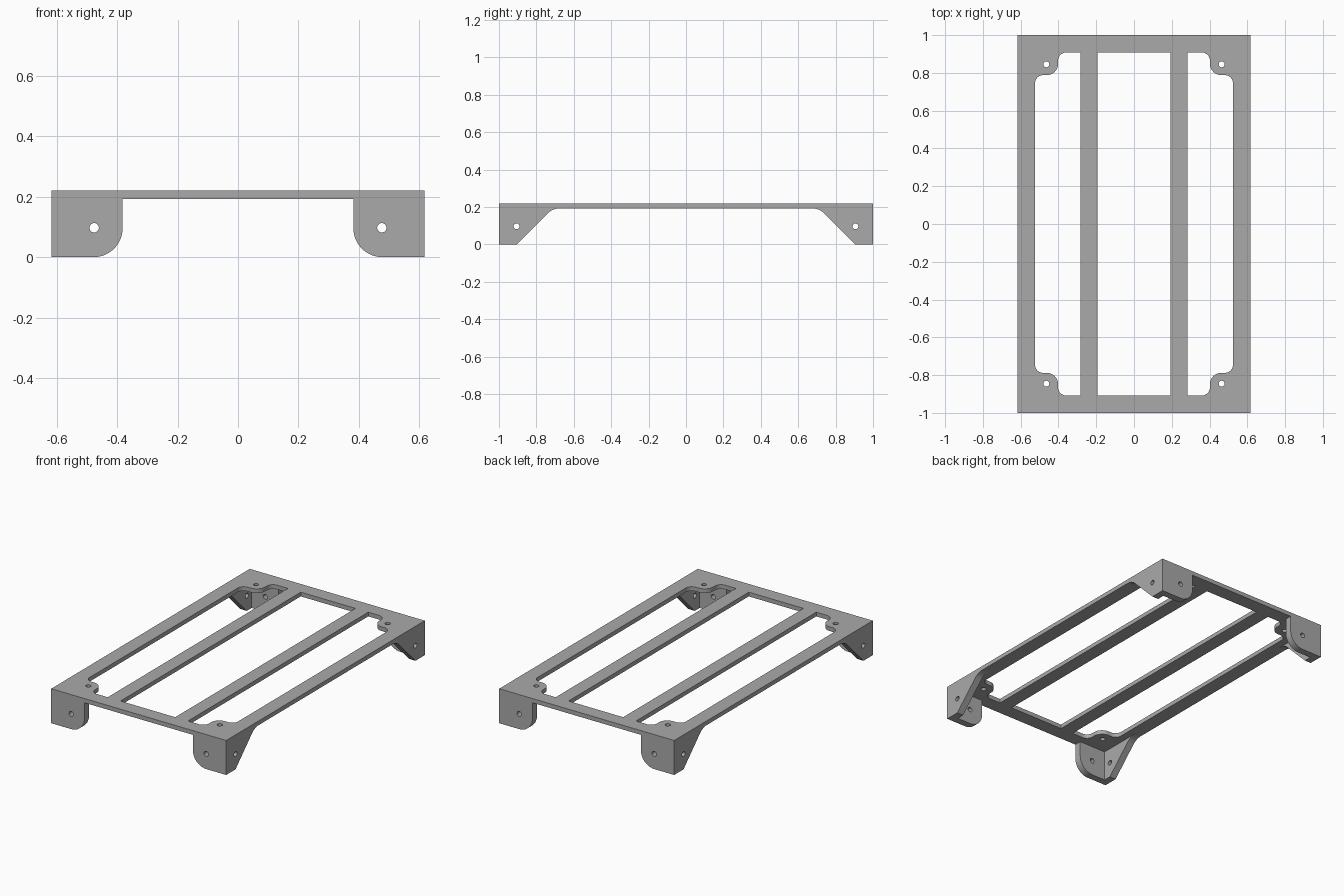
import bpy, bmesh, math
from mathutils import Vector

cube = bpy.data.objects.get("Cube")
if cube:
    bpy.data.objects.remove(cube, do_unlink=True)

# Main dimensions
HALF_X, HALF_Y, TOP = 0.617, 1.0, 0.22
UNDER = 0.193          # underside of the deck
TAB = 0.045            # thickness of the corner tabs
HOLE = 0.0155          # screw hole radius

grey = bpy.data.materials.new("satin grey")
grey.use_nodes = True
grey.diffuse_color = (0.4, 0.4, 0.4, 1)
grey.node_tree.nodes["Principled BSDF"].inputs["Base Color"].default_value = (0.4, 0.4, 0.4, 1)


def rounded(points, steps=10):
    """Outline with filleted corners; a radius of None marks a guide point."""
    out = []
    for i, (x, y, r) in enumerate(points):
        if r is None:
            continue
        p = Vector((x, y))
        if r == 0:
            out.append(p)
            continue
        a = (Vector(points[i - 1][:2]) - p).normalized()
        b = (Vector(points[(i + 1) % len(points)][:2]) - p).normalized()
        half = a.angle(b) / 2
        centre = p + (a + b).normalized() * r / math.sin(half)
        start = p + a * r / math.tan(half) - centre
        end = p + b * r / math.tan(half) - centre
        sweep = start.angle(end)
        for k in range(steps + 1):
            t = k / steps
            out.append(centre + (start * math.sin((1 - t) * sweep)
                                 + end * math.sin(t * sweep)) / math.sin(sweep))
    return out


def circle(x, y, r=HOLE, n=24):
    return [Vector((x + r * math.cos(2 * math.pi * k / n),
                    y + r * math.sin(2 * math.pi * k / n))) for k in range(n)]


def slab(name, loops, place, depth):
    """Fill an outline with holes and extrude it by a depth vector."""
    bm = bmesh.new()
    for loop in loops:
        verts = [bm.verts.new(place(*p)) for p in loop]
        for i, v in enumerate(verts):
            bm.edges.new((verts[i - 1], v))
    bmesh.ops.triangle_fill(bm, edges=bm.edges[:], use_beauty=True,
                            normal=Vector(depth).normalized())
    res = bmesh.ops.extrude_face_region(bm, geom=bm.faces[:], use_keep_orig=True)
    moved = [g for g in res["geom"] if isinstance(g, bmesh.types.BMVert)]
    bmesh.ops.translate(bm, verts=moved, vec=depth)
    bmesh.ops.recalc_face_normals(bm, faces=bm.faces[:])
    mesh = bpy.data.meshes.new(name)
    bm.to_mesh(mesh)
    bm.free()
    mesh.materials.append(grey)
    ob = bpy.data.objects.new(name, mesh)
    bpy.context.collection.objects.link(ob)
    return ob


def rectangle(x, y):
    return [Vector(p) for p in ((-x, -y), (x, -y), (x, y), (-x, y))]


# Deck: outer frame, centre opening, two side openings with screw ears
deck_loops = [rectangle(HALF_X, HALF_Y), rectangle(0.193, 0.908)]
ear = [(0.283, 0.908, 0), (0.402, 0.908, 0.043),
       (0.402, 0.788, 0.06), (0.524, 0.788, 0.043)]
side_opening = rounded(ear + [(x, -y, r) for x, y, r in reversed(ear)])
for sx in (-1, 1):
    deck_loops.append([Vector((p.x * sx, p.y)) for p in side_opening])
    for sy in (-1, 1):
        deck_loops.append(circle(0.464 * sx, 0.845 * sy))
parts = [slab("deck_frame", deck_loops, lambda x, y: (x, y, UNDER), (0, 0, TOP - UNDER))]

# Corner tabs: one across the end and one along the side at each corner
end_profile = [rounded([(HALF_X, 0, 0), (HALF_X, UNDER, 0), (0.382, UNDER, 0),
                        (0.382, 0, 0.095)]), circle(0.476, 0.097)]
side_profile = [rounded([(HALF_Y - TAB, 0, 0), (0.906, 0, 0), (0.713, UNDER, 0.095),
                         (0.6, UNDER, None), (HALF_Y - TAB, UNDER, 0)]),
                circle(0.906, 0.097)]
for sx, side in ((-1, "right"), (1, "left")):
    for sy, end in ((-1, "front"), (1, "back")):
        parts.append(slab(f"{end}_{side}_end_tab", end_profile,
                          lambda u, v: (u * sx, HALF_Y * sy, v), (0, -TAB * sy, 0)))
        parts.append(slab(f"{end}_{side}_side_tab", side_profile,
                          lambda u, v: (HALF_X * sx, u * sy, v), (-TAB * sx, 0, 0)))

# Smooth the curved walls while keeping edges crisp
bpy.ops.object.select_all(action="DESELECT")
for ob in parts:
    ob.select_set(True)
bpy.context.view_layer.objects.active = parts[0]
bpy.ops.object.shade_smooth_by_angle(angle=math.radians(30))
